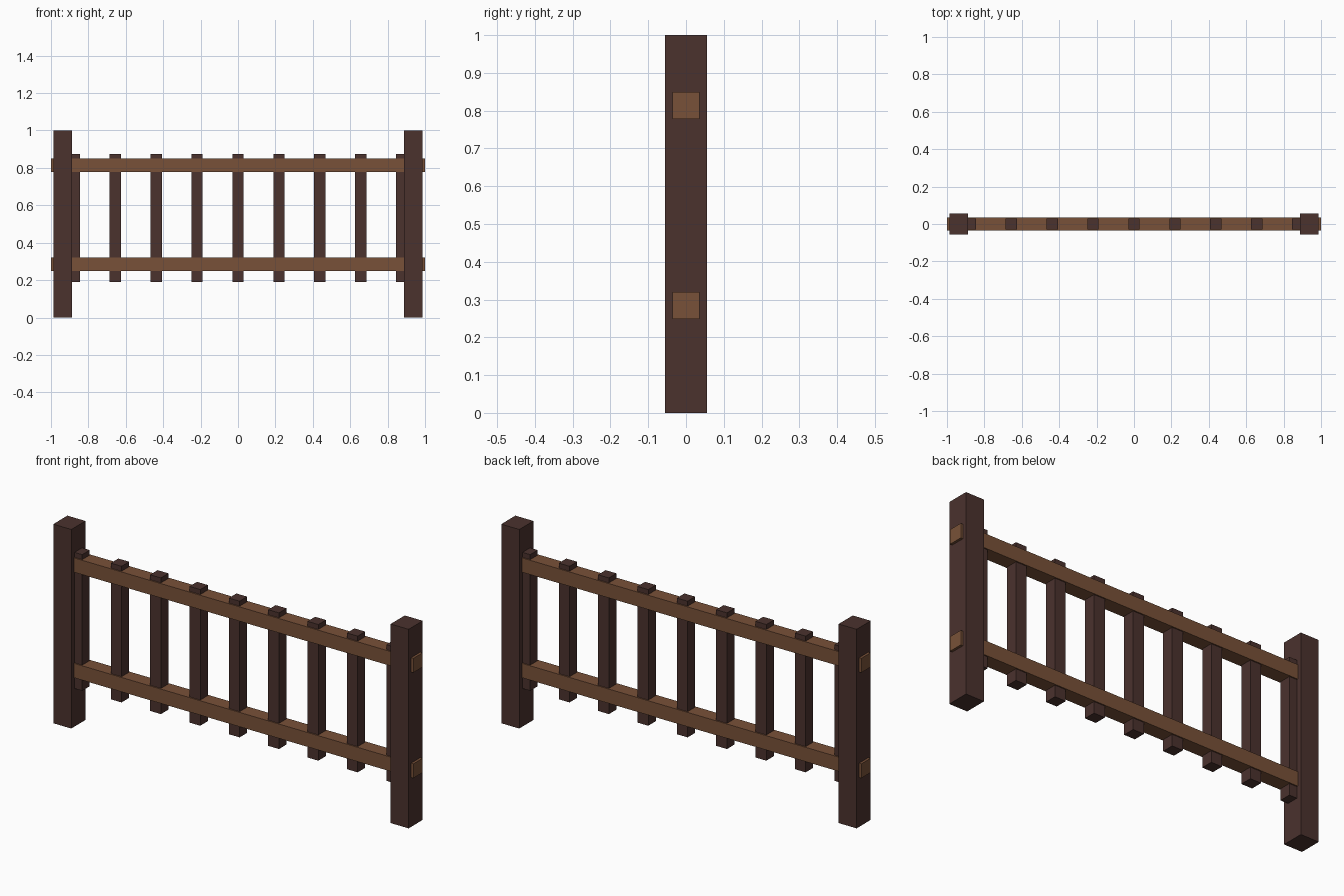
import bpy

if "Cube" in bpy.data.objects:
    bpy.data.objects.remove(bpy.data.objects["Cube"])


def material(name, color):
    m = bpy.data.materials.new(name)
    m.diffuse_color = color
    m.use_nodes = True
    m.node_tree.nodes["Principled BSDF"].inputs["Base Color"].default_value = m.diffuse_color
    return m


dark_wood = material("dark_wood", (0.07, 0.032, 0.027, 1))
light_wood = material("light_wood", (0.19, 0.083, 0.04, 1))


def box(name, center, size, mat):
    bpy.ops.mesh.primitive_cube_add(size=1, location=center)
    ob = bpy.context.object
    ob.name = name
    ob.scale = size
    bpy.ops.object.transform_apply(location=False, rotation=False, scale=True)
    ob.data.materials.append(mat)
    return ob


# End posts
for side, x in (("left", -0.9375), ("right", 0.9375)):
    box(f"{side}_post", (x, 0, 0.5), (0.1, 0.112, 1.0), dark_wood)

# Horizontal rails, passing through the posts
for name, z in (("lower_rail", 0.284), ("upper_rail", 0.814)):
    box(name, (0, 0, z), (2.0, 0.072, 0.072), light_wood)

# Balusters, evenly spaced between the posts
COUNT = 9
for i in range(COUNT):
    x = -0.875 + 1.75 * i / (COUNT - 1)
    box(f"baluster_{i + 1}", (x, 0, 0.533), (0.06, 0.06, 0.684), dark_wood)
